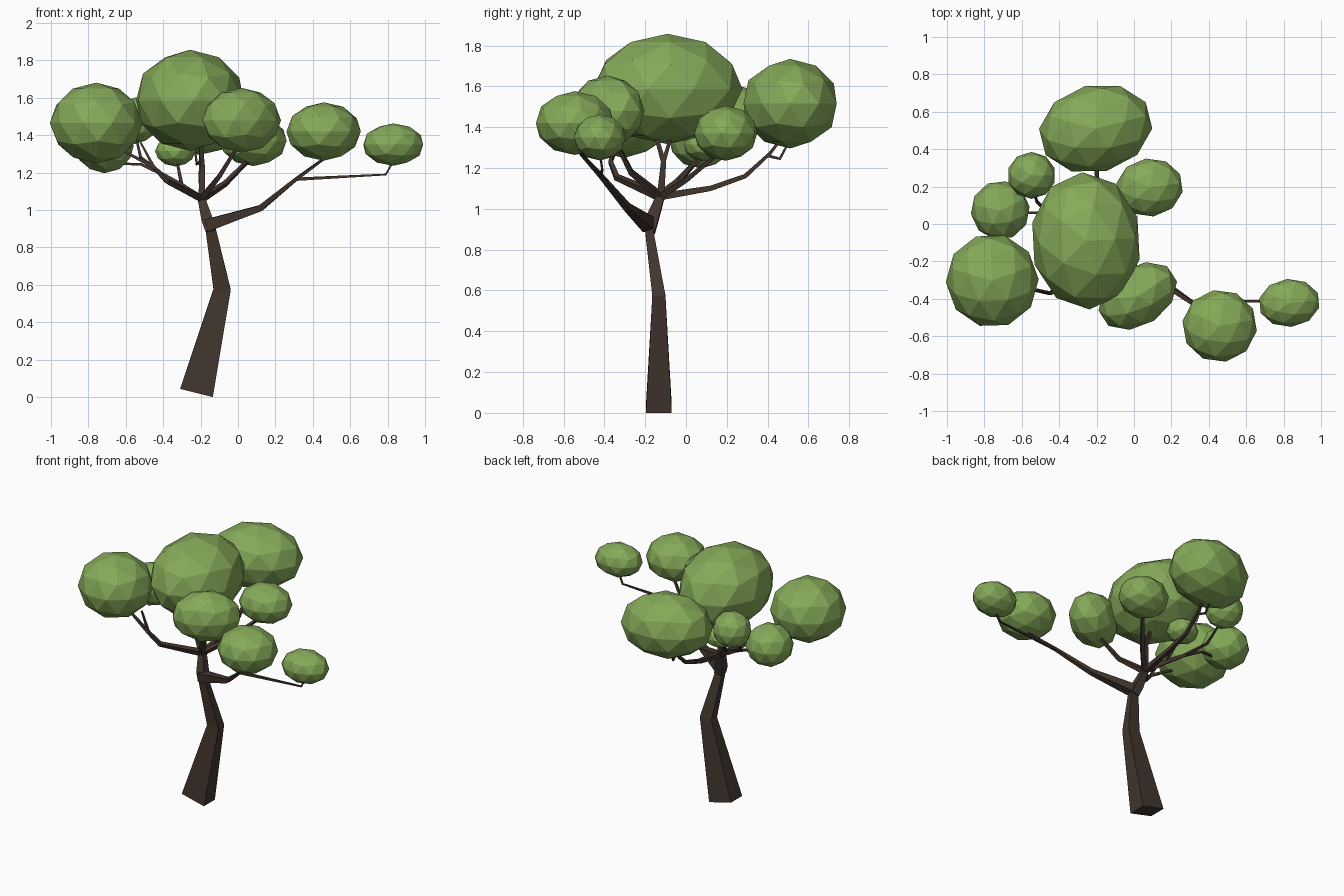
import bpy, bmesh, math
from mathutils import Vector, Matrix


def material(name, rgb):
    m = bpy.data.materials.new(name)
    m.diffuse_color = (*rgb, 1)
    return m


BARK = material("dark_bark", (0.055, 0.037, 0.028))
LEAF = material("leaf_green", (0.235, 0.40, 0.10))


def add_object(name, bm, mat):
    bmesh.ops.recalc_face_normals(bm, faces=bm.faces)
    me = bpy.data.meshes.new(name)
    bm.to_mesh(me)
    bm.free()
    me.materials.append(mat)
    bpy.context.collection.objects.link(bpy.data.objects.new(name, me))


def limb(name, points, radii, flat=1.0):
    """Four-sided tapering limb swept along a path; radii are half widths."""
    pts = [Vector(p) for p in points]
    whole = (pts[-1] - pts[0]).normalized()
    ref = Vector((0, 1, 0)) if abs(whole.y) < 0.6 else Vector((1, 0, 0))
    bm = bmesh.new()
    rings = []
    for i, p in enumerate(pts):
        t = Vector()
        if i > 0:
            t += (p - pts[i - 1]).normalized()
        if i < len(pts) - 1:
            t += (pts[i + 1] - p).normalized()
        t.normalize()
        u = (ref - t * ref.dot(t)).normalized()
        v = t.cross(u)
        rings.append([bm.verts.new(p + u * a * radii[i] * flat + v * b * radii[i])
                      for a, b in ((1, 1), (-1, 1), (-1, -1), (1, -1))])
    for lo, hi in zip(rings, rings[1:]):
        for k in range(4):
            n = (k + 1) % 4
            bm.faces.new((lo[k], lo[n], hi[n], hi[k]))
    bm.faces.new(rings[0])
    bm.faces.new(rings[-1])
    add_object(name, bm, BARK)


def clump(name, centre, size, turn=0):
    """Faceted leaf ellipsoid, turned about z."""
    bm = bmesh.new()
    bmesh.ops.create_icosphere(bm, subdivisions=2, radius=1.02)
    bm.transform(Matrix.Translation(centre) @ Matrix.Rotation(math.radians(turn), 4, 'Z')
                 @ Matrix.Diagonal((*size, 1)))
    add_object(name, bm, LEAF)


# Trunk and its upper fork
FORK = (-0.145, -0.18, 0.89)
CROWN = (-0.195, -0.125, 1.06)
limb("trunk", [(-0.222, -0.133, 0.022), (-0.085, -0.133, 0.575), FORK],
     [0.09, 0.046, 0.028], 0.7)
limb("upper_trunk", [FORK, (-0.165, -0.165, 0.95), CROWN], [0.028, 0.03, 0.02])

# Right-hand branch with two ends
SPLIT = (0.31, -0.42, 1.165)
limb("right_branch", [(-0.16, -0.18, 0.92), (0.12, -0.29, 1.01), SPLIT],
     [0.033, 0.016, 0.01])
limb("right_front_twig", [SPLIT, (0.46, -0.52, 1.275), (0.46, -0.54, 1.35)],
     [0.01, 0.007, 0.005])
limb("far_right_twig", [SPLIT, (0.79, -0.41, 1.19), (0.83, -0.42, 1.26)],
     [0.009, 0.005, 0.005])

# Crown branches
limb("centre_branch", [CROWN, (-0.19, -0.11, 1.23), (-0.2, -0.16, 1.4)],
     [0.018, 0.013, 0.008])
limb("centre_twig", [(-0.19, -0.11, 1.23), (-0.21, -0.06, 1.4)], [0.01, 0.007])
limb("left_branch", [CROWN, (-0.38, -0.34, 1.155), (-0.45, -0.37, 1.23), (-0.64, -0.33, 1.33)],
     [0.018, 0.013, 0.01, 0.006])
limb("left_twig", [(-0.45, -0.37, 1.23), (-0.52, -0.35, 1.36)], [0.008, 0.005])
limb("front_branch", [CROWN, (-0.1, -0.27, 1.18), (0.01, -0.36, 1.36)],
     [0.017, 0.012, 0.008])
limb("back_branch", [CROWN, (-0.19, 0.12, 1.1), (-0.2, 0.29, 1.16), (-0.2, 0.41, 1.27),
                     (-0.2, 0.48, 1.36)], [0.018, 0.013, 0.011, 0.008, 0.006])
limb("back_twig", [(-0.2, 0.4, 1.26), (-0.22, 0.46, 1.245), (-0.23, 0.5, 1.32)],
     [0.007, 0.006, 0.005])
limb("back_right_branch", [CROWN, (-0.07, 0.0, 1.14), (0.07, 0.17, 1.28)],
     [0.016, 0.012, 0.008])
LEFT_SPLIT = (-0.42, 0.02, 1.2)
limb("back_left_branch", [CROWN, (-0.3, -0.04, 1.13), LEFT_SPLIT], [0.018, 0.014, 0.01])
limb("back_left_twig", [LEFT_SPLIT, (-0.52, 0.06, 1.245), (-0.72, 0.06, 1.25)],
     [0.01, 0.007, 0.005])
limb("back_left_upper_twig", [LEFT_SPLIT, (-0.52, 0.12, 1.28), (-0.55, 0.23, 1.41)],
     [0.009, 0.007, 0.005])
limb("inner_twig", [(-0.3, -0.04, 1.13), (-0.33, 0.08, 1.28)], [0.009, 0.006])

# Leaf clumps: centre, half sizes, turn
CLUMPS = {
    "centre": ((-0.257, -0.09, 1.587), (0.29, 0.36, 0.265), 3),
    "back": ((-0.205, 0.51, 1.515), (0.303, 0.23, 0.215), 14),
    "left": ((-0.758, -0.303, 1.465), (0.243, 0.247, 0.212), 20),
    "front": ((0.02, -0.385, 1.48), (0.225, 0.155, 0.17), 33),
    "right_front": ((0.458, -0.545, 1.42), (0.197, 0.19, 0.153), 10),
    "far_right": ((0.83, -0.422, 1.35), (0.162, 0.126, 0.111), 5),
    "back_right": ((0.083, 0.195, 1.37), (0.177, 0.153, 0.132), 8),
    "back_left": ((-0.715, 0.073, 1.342), (0.155, 0.155, 0.142), 25),
    "back_left_upper": ((-0.548, 0.26, 1.478), (0.127, 0.123, 0.122), 0),
    "inner": ((-0.335, 0.09, 1.315), (0.107, 0.1, 0.08), 15),
}
for part, (c, s, a) in CLUMPS.items():
    clump(part + "_leaves", c, s, a)
